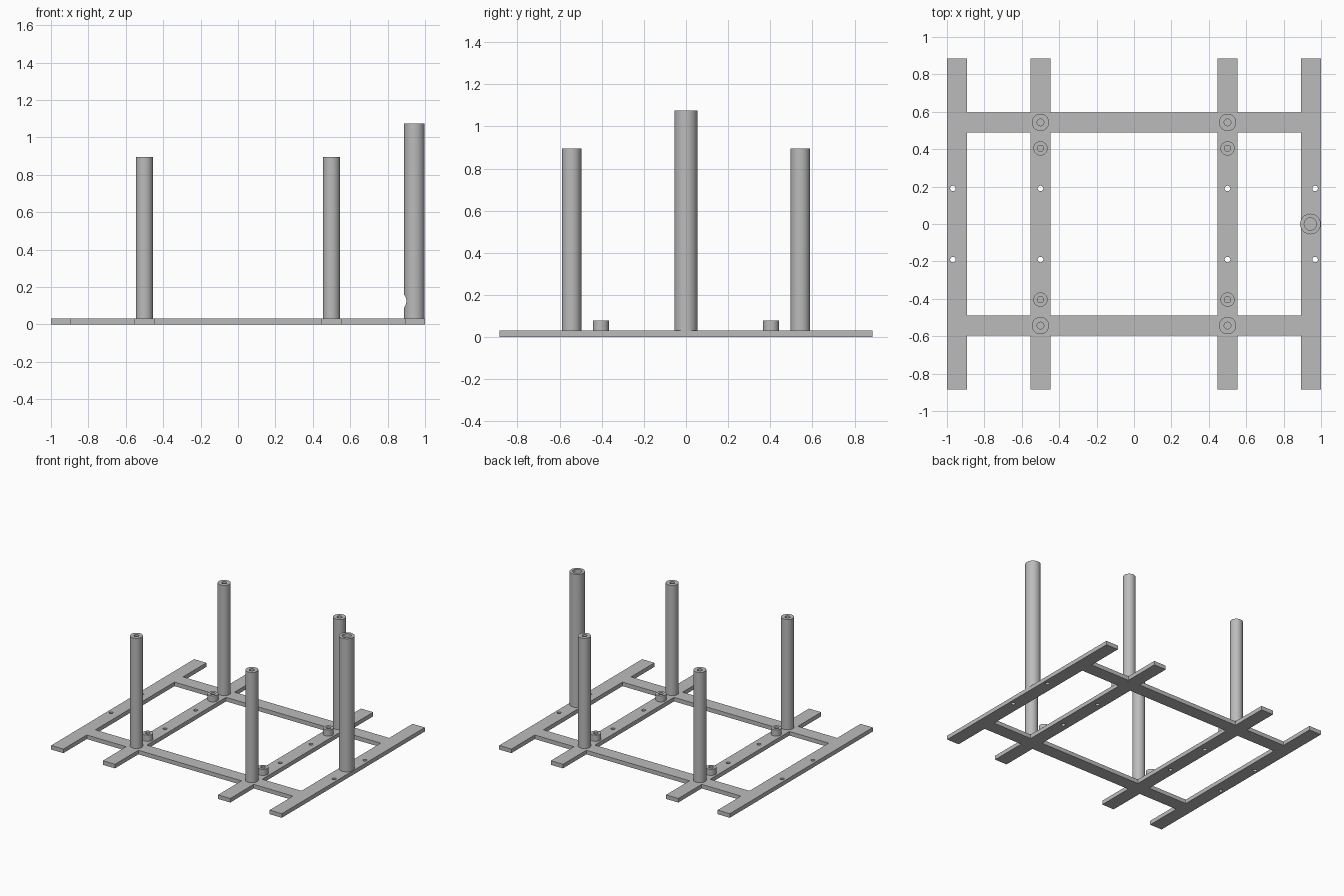
import bpy, bmesh, math

cube = bpy.data.objects.get("Cube")
if cube:
    bpy.data.objects.remove(cube, do_unlink=True)

# One plain grey for everything
grey = bpy.data.materials.new("plain_grey")
grey.use_nodes = True
GREY = (0.5, 0.5, 0.5, 1)
grey.diffuse_color = GREY
grey.node_tree.nodes["Principled BSDF"].inputs["Base Color"].default_value = GREY

PLATE = 0.032      # frame thickness
HALF_BAR = 0.053   # half the width of every bar
CROSS_Y = 0.543    # cross bars and posts
POST_X = 0.5       # inner rails and posts
RAIL_X = 1 - HALF_BAR
END_Y = 0.885


def finish(name, bm):
    bmesh.ops.recalc_face_normals(bm, faces=bm.faces)
    mesh = bpy.data.meshes.new(name)
    bm.to_mesh(mesh)
    bm.free()
    mesh.materials.append(grey)
    obj = bpy.data.objects.new(name, mesh)
    bpy.context.collection.objects.link(obj)
    return obj


def cut(obj, cutter):
    """Subtract the cutter from the object and discard it."""
    mod = obj.modifiers.new("cut", 'BOOLEAN')
    mod.operation = 'DIFFERENCE'
    mod.solver = 'EXACT'
    mod.object = cutter
    bpy.context.view_layer.objects.active = obj
    bpy.ops.object.modifier_apply(modifier=mod.name)
    bpy.data.objects.remove(cutter, do_unlink=True)


def smooth(obj):
    bpy.ops.object.select_all(action='DESELECT')
    obj.select_set(True)
    bpy.context.view_layer.objects.active = obj
    bpy.ops.object.shade_smooth_by_angle(angle=math.radians(30))


def rod(name, x, y, z, radius, length, along_x=False, sides=32):
    """Solid cylinder centred on a point."""
    bm = bmesh.new()
    bmesh.ops.create_cone(bm, cap_ends=True, segments=sides, radius1=radius,
                          radius2=radius, depth=length)
    obj = finish(name, bm)
    obj.location = (x, y, z)
    if along_x:
        obj.rotation_euler.y = math.pi / 2
    return obj


def tube(name, x, y, top, outer, bore, sides=48):
    """Post standing on the frame, bored down to the frame's top face."""
    bm = bmesh.new()
    rings = []
    for r, z in ((outer, PLATE / 2), (outer, top), (bore, top), (bore, PLATE + 0.001)):
        rings.append([bm.verts.new((x + r * math.cos(a), y + r * math.sin(a), z))
                      for a in (2 * math.pi * i / sides for i in range(sides))])
    for low, high in zip(rings, rings[1:]):
        for i in range(sides):
            j = (i + 1) % sides
            bm.faces.new((low[i], low[j], high[j], high[i]))
    bm.faces.new(rings[0])
    bm.faces.new(rings[-1])
    return finish(name, bm)


# Frame: four rails and two cross bars as one flat plate
def edges(centres):
    return sorted(c + s * HALF_BAR for c in centres for s in (-1, 1))


xs = edges((-RAIL_X, -POST_X, POST_X, RAIL_X))
ys = [-END_Y] + edges((-CROSS_Y, CROSS_Y)) + [END_Y]
bm = bmesh.new()
grid = [[bm.verts.new((x, y, 0)) for y in ys] for x in xs]
for i in range(len(xs) - 1):
    for j in range(len(ys) - 1):
        if i % 2 == 0 or j % 2 == 1:
            bm.faces.new((grid[i][j], grid[i + 1][j], grid[i + 1][j + 1], grid[i][j + 1]))
bmesh.ops.delete(bm, geom=[v for v in bm.verts if not v.link_faces], context='VERTS')
raised = bmesh.ops.extrude_face_region(bm, geom=bm.faces[:])["geom"]
bmesh.ops.translate(bm, vec=(0, 0, PLATE),
                    verts=[g for g in raised if isinstance(g, bmesh.types.BMVert)])
frame = finish("frame", bm)

# Screw holes through the rails
for x in (-0.968, -POST_X, POST_X, 0.968):
    for y in (-0.19, 0.19):
        cut(frame, rod("hole_cutter", x, y, PLATE / 2, 0.015, 0.2))
smooth(frame)

# Posts and low bosses, mirrored to the four crossings
for x, side in ((POST_X, "left"), (-POST_X, "right")):
    for sign, end in ((-1, "front"), (1, "back")):
        smooth(tube(f"{end}_{side}_post", x, sign * CROSS_Y, 0.896, 0.046, 0.018))
        smooth(tube(f"{end}_{side}_boss", x, sign * 0.404, 0.08, 0.038, 0.017))

# Tall hollow post with a round outlet facing inward
tall = tube("tall_post", 0.943, 0, 1.075, 0.055, 0.033)
cut(tall, rod("outlet_cutter", 0.893, 0, 0.125, 0.035, 0.1, along_x=True))
smooth(tall)
